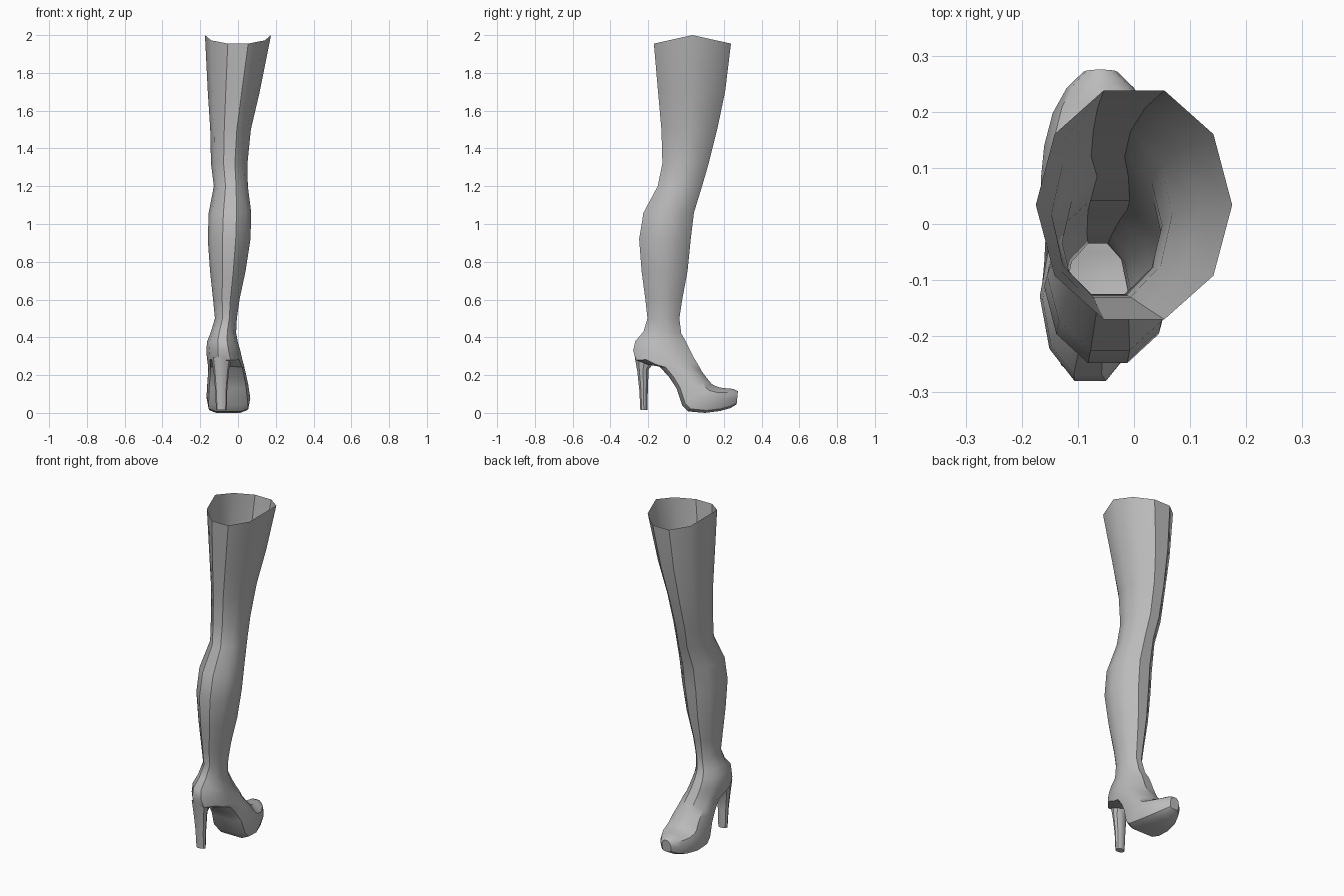
import bpy, bmesh, math

if "Cube" in bpy.data.objects:
    bpy.data.objects.remove(bpy.data.objects["Cube"])

grey = bpy.data.materials.new("plain grey")
grey.use_nodes = True
grey.diffuse_color = (0.5, 0.5, 0.5, 1)
grey.node_tree.nodes["Principled BSDF"].inputs["Base Color"].default_value = (0.5, 0.5, 0.5, 1)

SIDES = 10


def ring_points(yb, zb, yf, zf, xl, xr, square=1.0, dip=0.0):
    """Closed slice from a back/sole point to a front/instep point."""
    pts = []
    for i in range(SIDES):
        a = 2 * math.pi * i / SIDES
        u, v = math.cos(a), math.sin(a) / math.sin(math.radians(72))
        if v < 0:  # squarer on the sole side
            u = math.copysign(abs(u) ** square, u)
            v = -abs(v) ** square
        t = (v + 1) / 2
        pts.append(((xl + xr) / 2 + u * (xr - xl) / 2,
                    yb + (yf - yb) * t,
                    zb + (zf - zb) * t - dip * abs(v)))
    return pts


def loft(name, rings, cap_end):
    bm = bmesh.new()
    loops = [[bm.verts.new(p) for p in ring_points(*r)] for r in rings]
    for a, b in zip(loops, loops[1:]):
        for i in range(SIDES):
            j = (i + 1) % SIDES
            bm.faces.new((a[i], b[i], b[j], a[j]))
    if cap_end:
        bm.faces.new(loops[-1][::-1])
    mesh = bpy.data.meshes.new(name)
    bm.to_mesh(mesh)
    bm.free()
    mesh.materials.append(grey)
    ob = bpy.data.objects.new(name, mesh)
    bpy.context.collection.objects.link(ob)
    bpy.ops.object.select_all(action='DESELECT')
    ob.select_set(True)
    bpy.context.view_layer.objects.active = ob
    bpy.ops.object.shade_smooth_by_angle(angle=math.radians(35))
    return ob


# Leg slices: back y, front y, height, left x, right x
leg = [(-.148, .207, 1.70, -.160, .115), (-.130, .165, 1.50, -.147, .068),
       (-.125, .120, 1.32, -.143, .050), (-.150, .085, 1.20, -.128, .052),
       (-.225, .042, 1.06, -.155, .070), (-.248, .025, .92, -.160, .066),
       (-.235, .008, .75, -.148, .040), (-.215, -.020, .60, -.132, .008),
       (-.204, -.035, .50, -.122, -.006)]

# Foot slices: back/sole point, front/instep point, x range, squareness
foot = [(-.225, .43, -.025, .42, -.145, -.010),
        (-.268, .38, -.002, .38, -.163, -.002),
        (-.280, .33, .022, .33, -.168, .012),
        (-.265, .28, .043, .29, -.164, .022, .9),
        (-.200, .255, .062, .26, -.160, .030, .8),
        (-.140, .245, .083, .22, -.158, .036, .7),
        (-.090, .19, .102, .195, -.160, .045, .6),
        (-.050, .13, .120, .172, -.163, .054, .5),
        (-.020, .04, .135, .155, -.166, .062, .45),
        (.010, .008, .150, .145, -.166, .065, .45),
        (.100, .000, .180, .134, -.160, .056, .45),
        (.180, .010, .215, .130, -.145, .030, .45),
        (.235, .025, .250, .127, -.120, .000, .5),
        (.268, .045, .275, .115, -.090, -.030, .5)]

# Boot shell: scooped open rim, leg and shoe in one skin
rim = [(-.17, 2, .238, 2, -.175, .175, 1, .045)]
loft("boot", rim + [(b, z, f, z, l, r) for b, f, z, l, r in leg] + foot, True)

# Slim heel post
loft("heel_post", [(-.272, .30, -.165, .27, -.140, -.035),
                   (-.258, .22, -.198, .23, -.130, -.048),
                   (-.247, .12, -.202, .12, -.121, -.057),
                   (-.242, .015, -.205, .015, -.116, -.060)], True)
